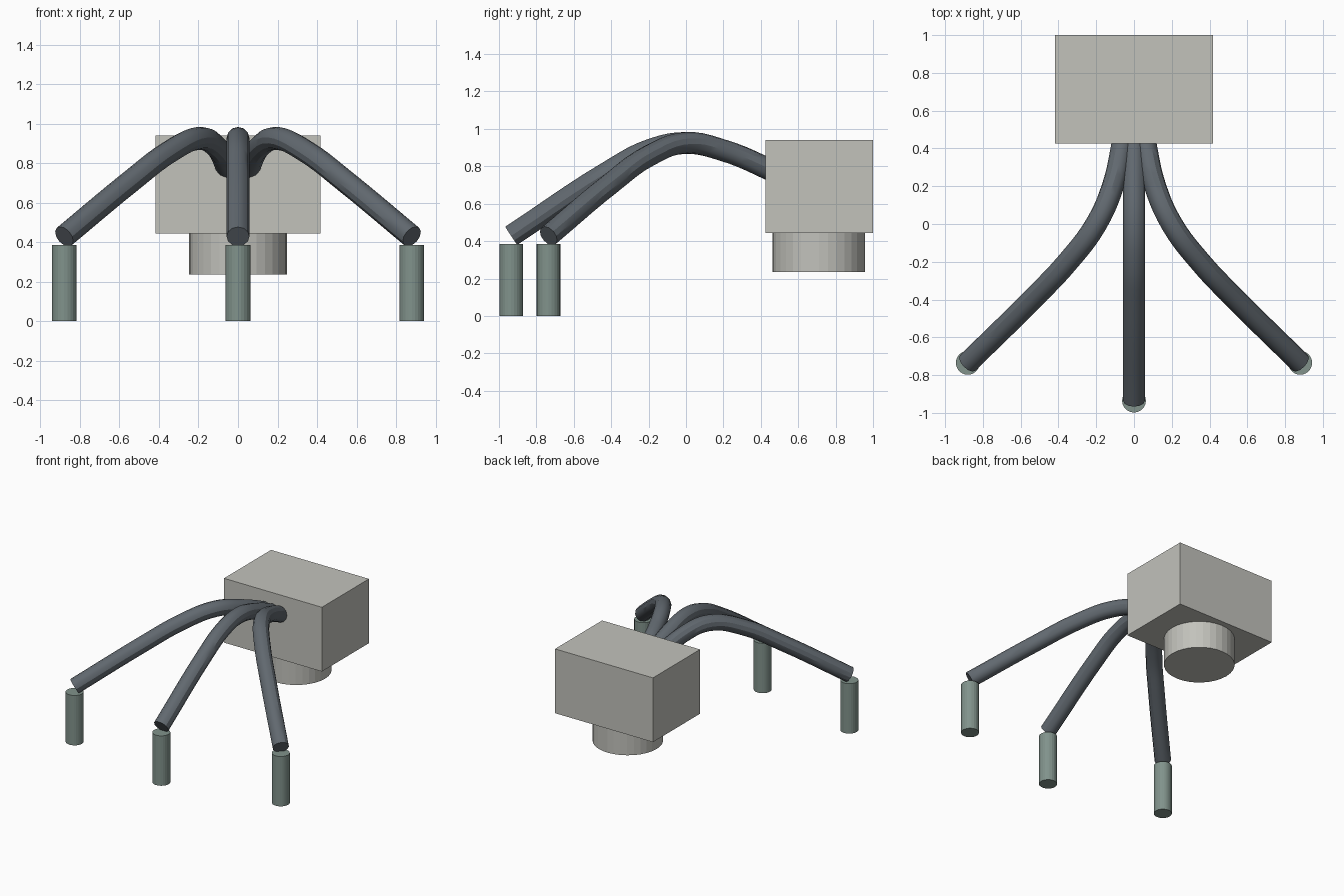
import bpy
from mathutils import Vector

cube = bpy.data.objects.get("Cube")
if cube:
    bpy.data.objects.remove(cube, do_unlink=True)


def material(name, rgb):
    m = bpy.data.materials.new(name)
    m.use_nodes = True
    m.diffuse_color = (*rgb, 1)
    m.node_tree.nodes["Principled BSDF"].inputs["Base Color"].default_value = (*rgb, 1)
    return m


stone = material("pale stone grey", (0.54, 0.54, 0.50))
slate = material("dark slate", (0.12, 0.14, 0.16))
sage = material("sage green", (0.22, 0.29, 0.26))


def finish(name, mat):
    obj = bpy.context.object
    obj.name = name
    obj.data.materials.clear()
    obj.data.materials.append(mat)
    return obj


def cylinder(name, x, y, bottom, top, radius, sides, mat):
    bpy.ops.mesh.primitive_cylinder_add(
        vertices=sides, radius=radius, depth=top - bottom,
        location=(x, y, (bottom + top) / 2))
    return finish(name, mat)


def tube(name, points, radius, mat):
    """Round capped tube along a smooth path."""
    data = bpy.data.curves.new(name, "CURVE")
    data.dimensions = "3D"
    data.bevel_depth = radius
    data.bevel_resolution = 4
    data.resolution_u = 5
    data.use_fill_caps = True
    spline = data.splines.new("BEZIER")
    spline.bezier_points.add(len(points) - 1)
    for bp, p in zip(spline.bezier_points, points):
        bp.co = Vector(p)
        bp.handle_left_type = bp.handle_right_type = "AUTO"
    obj = bpy.data.objects.new(name, data)
    bpy.context.collection.objects.link(obj)
    bpy.ops.object.select_all(action="DESELECT")
    obj.select_set(True)
    bpy.context.view_layer.objects.active = obj
    bpy.ops.object.convert(target="MESH")
    bpy.ops.object.shade_smooth_by_angle()
    return finish(name, mat)


# Body block and the round base below it
bpy.ops.mesh.primitive_cube_add(size=1, location=(0, 0.713, 0.692))
body = finish("body_block", stone)
body.scale = (0.836, 0.574, 0.496)
cylinder("round_base", 0, 0.71, 0.235, 0.445, 0.247, 32, stone)

# Middle arm and its foot
tube("middle_arm", [(0, 0.6, 0.70), (0, 0.43, 0.79), (0, 0.2, 0.885), (0, 0, 0.925),
                    (0, -0.2, 0.885), (0, -0.4, 0.78), (0, -0.935, 0.428)], 0.058, slate)
cylinder("middle_foot", 0, -0.935, 0, 0.385, 0.063, 24, sage)

# Side arms and feet, mirrored
for side, s in (("left", 1), ("right", -1)):
    path = [(0.03, 0.6, 0.70), (0.06, 0.43, 0.79), (0.112, 0.2, 0.885), (0.2, 0, 0.925),
            (0.35, -0.2, 0.855), (0.54, -0.4, 0.71), (0.88, -0.735, 0.428)]
    tube(side + "_arm", [(s * x, y, z) for x, y, z in path], 0.058, slate)
    cylinder(side + "_foot", s * 0.88, -0.735, 0, 0.385, 0.063, 24, sage)
